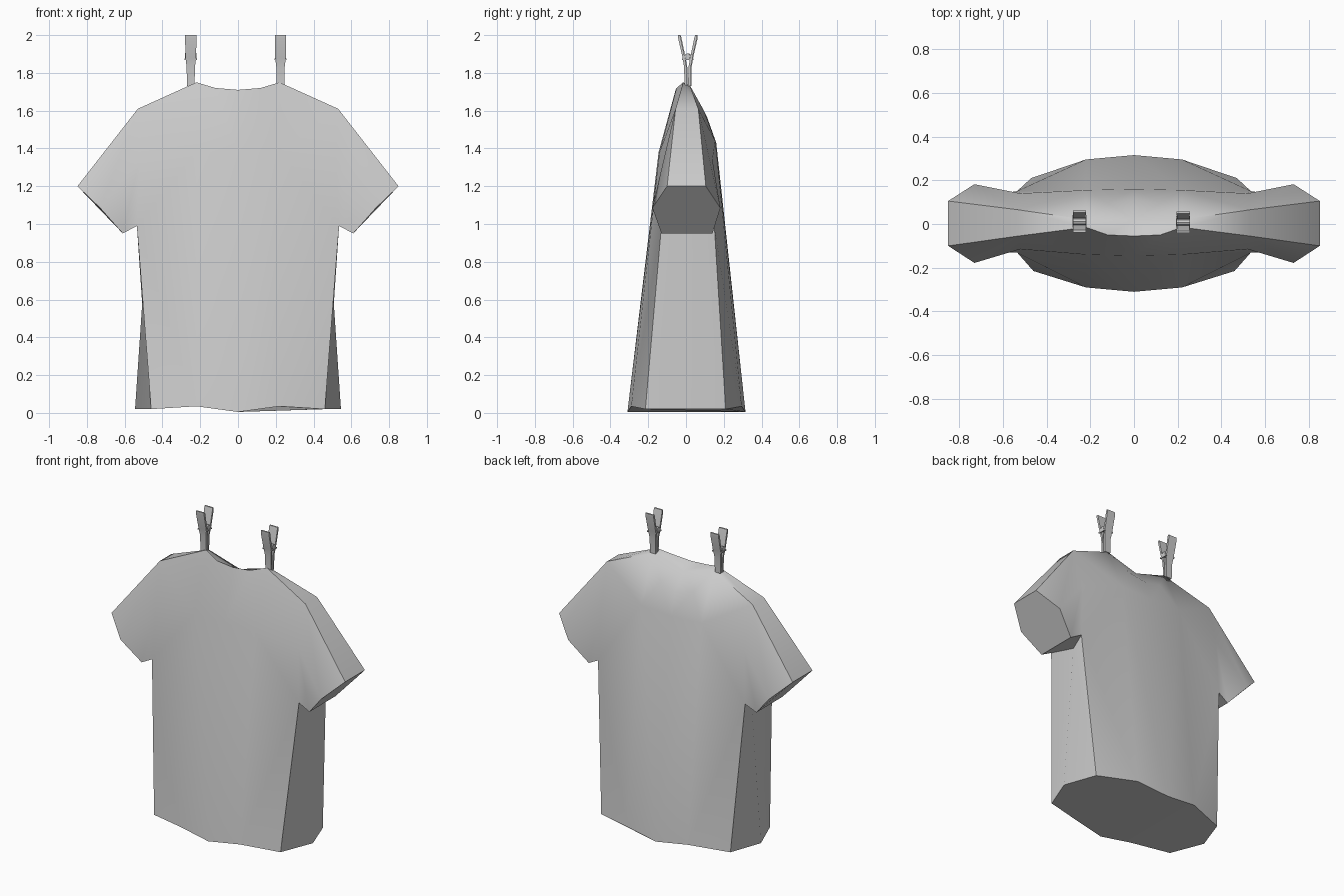
import bpy, bmesh
from math import radians, pi
from mathutils import Matrix, Vector

if "Cube" in bpy.data.objects:
    bpy.data.objects.remove(bpy.data.objects["Cube"])


def finish(bm, name, angle):
    bmesh.ops.remove_doubles(bm, verts=bm.verts, dist=0.0005)
    bmesh.ops.recalc_face_normals(bm, faces=bm.faces)
    me = bpy.data.meshes.new(name)
    bm.to_mesh(me)
    bm.free()
    ob = bpy.data.objects.new(name, me)
    bpy.context.collection.objects.link(ob)
    bpy.context.view_layer.objects.active = ob
    ob.select_set(True)
    bpy.ops.object.shade_smooth_by_angle(angle=radians(angle))
    ob.select_set(False)
    return ob


# Shirt: landmarks of the right half, f = front panel, b = back panel
P = {
    # hem
    "H0f": (0, -.31, .005), "H1f": (.22, -.29, .035), "H2f": (.46, -.215, .02),
    "H0b": (0, .315, .005), "H1b": (.22, .295, .035), "H2b": (.47, .21, .02),
    "T": (.545, 0, .02),
    # underarm
    "Af": (.535, -.13, .99), "Ab": (.535, .15, .99), "U": (.48, .01, .98),
    # chest and sleeve joint
    "C0f": (0, -.145, 1.38), "C1f": (.22, -.14, 1.38), "Mf": (.52, -.115, 1.34),
    "C0b": (0, .16, 1.43), "C1b": (.22, .155, 1.44), "Mb": (.52, .14, 1.34),
    # shoulder
    "Sf": (.53, -.055, 1.61), "Sb": (.53, .065, 1.61),
    # neck, cut lower at the back
    "N0f": (0, -.055, 1.71), "N1f": (.12, -.05, 1.72), "N2f": (.22, -.015, 1.75),
    "N2b": (.22, .02, 1.735), "N1b": (.12, .095, 1.60), "N0b": (0, .112, 1.565),
    "Nc": (0, .02, 1.67),
    # sleeve opening
    "E1f": (.85, -.1, 1.2), "E2f": (.73, -.178, 1.085), "E3f": (.61, -.13, .95),
    "E1b": (.85, .105, 1.2), "E2b": (.73, .182, 1.085), "E3b": (.61, .14, .95),
}
# faces present on both panels
PANEL = ["H0 H1 C1 C0", "H1 H2 A C1", "A M C1", "C0 C1 N1 N0", "C1 N2 N1",
         "C1 M S N2", "M A E3 E2", "S M E2 E1"]
# faces joining the panels: sides, underarm, shoulder, and closed openings
JOIN = ["H2f T U Af", "H2b T U Ab", "U Af E3f E3b Ab", "Sf Sb E1b E1f",
        "N2f N2b Sb Sf", "E1f E2f E3f E3b E2b E1b",
        "H0f H1f H2f T H2b H1b H0b",
        "N0f N1f Nc", "N1f N2f N2b Nc", "N2b N1b Nc", "N1b N0b Nc"]
faces = [f.split() for f in JOIN]
for side in "fb":
    faces += [[k + side for k in f.split()] for f in PANEL]

bm = bmesh.new()
for s in (1, -1):
    v = {k: bm.verts.new((s * x, y, z)) for k, (x, y, z) in P.items()}
    for f in faces:
        bm.faces.new([v[k] for k in f])
finish(bm, "shirt", 42)


# Pegs: arm stations as (z, inner y, outer y, half width)
ARM = [(1.73, .003, .016, .020), (1.83, .005, .018, .022),
       (1.88, .014, .026, .028), (1.985, .036, .050, .030), (2.0, .040, .050, .030)]


def peg(name, cx, cy):
    bm = bmesh.new()
    for s in (1, -1):
        rings = [[bm.verts.new((cx + w, cy + s * a, z)), bm.verts.new((cx + w, cy + s * b, z)),
                  bm.verts.new((cx - w, cy + s * b, z)), bm.verts.new((cx - w, cy + s * a, z))]
                 for z, a, b, w in ARM]
        for r, q in zip(rings, rings[1:]):
            for i in range(4):
                j = (i + 1) % 4
                bm.faces.new((r[i], r[j], q[j], q[i]))
        bm.faces.new(rings[0])
        bm.faces.new(rings[-1])
    finish(bm, name, 20)
    # Spring coil and its two end clips
    bm = bmesh.new()
    rot = Matrix.Rotation(pi / 2, 4, 'Y')
    bmesh.ops.create_cone(bm, cap_ends=True, segments=8, radius1=.016, radius2=.016, depth=.06,
                          matrix=Matrix.Translation((cx, cy, 1.888)) @ rot)
    for s in (1, -1):
        bmesh.ops.create_cube(bm, size=1, matrix=Matrix.Translation((cx + s * .029, cy, 1.872))
                              @ Matrix.Diagonal(Vector((.006, .058, .008, 1))))
    finish(bm, name + "_spring", 30)


peg("left_peg", -.25, .012)
peg("right_peg", .225, .008)
